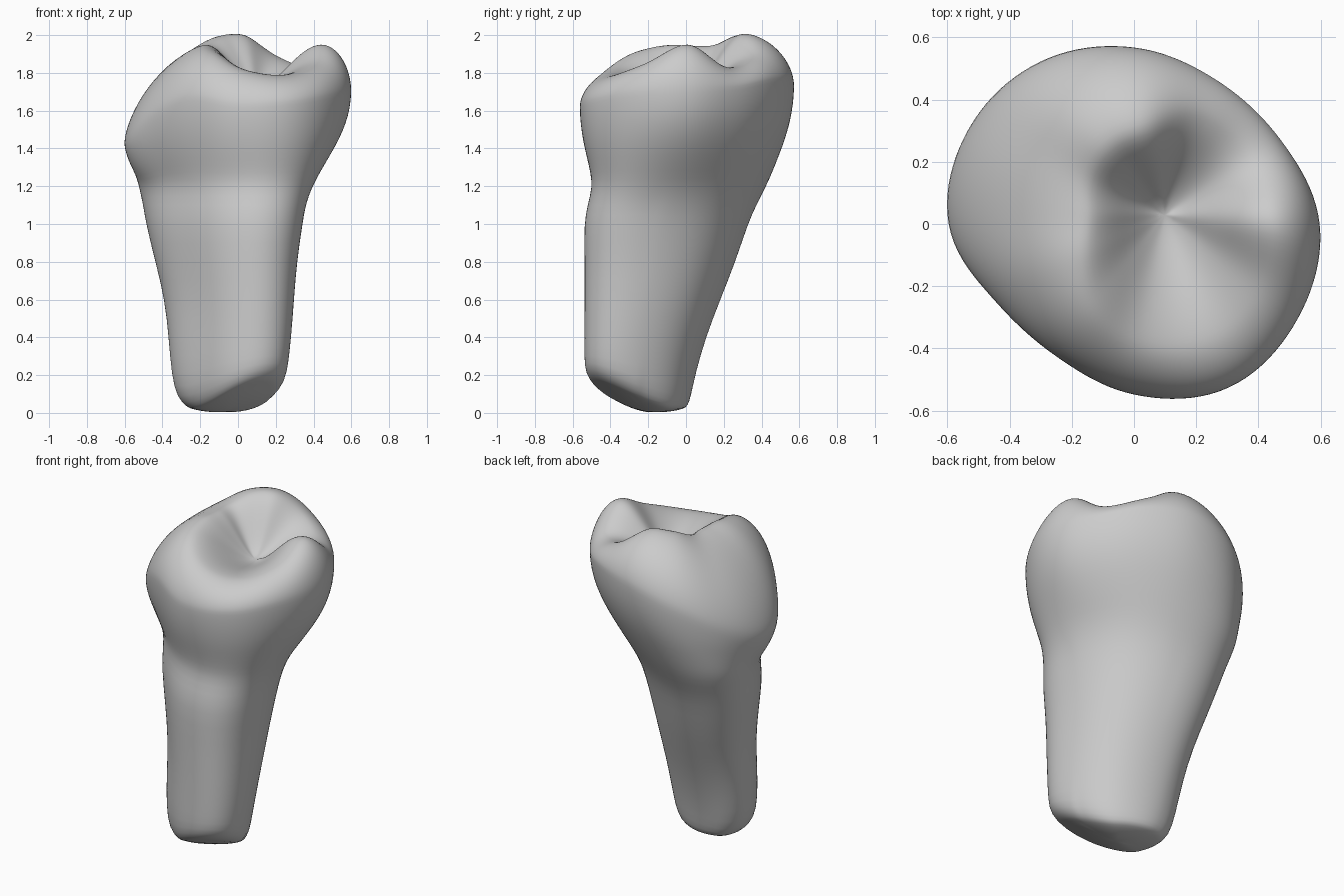
import bpy, bmesh, math
from mathutils import Vector

cube = bpy.data.objects.get("Cube")
if cube:
    bpy.data.objects.remove(cube)

SEGMENTS = 60

# Root sections: height, then x min, x max, y min, y max
ROOT = [
    (0.03, -0.27, 0.20, -0.50, 0.01),
    (0.08, -0.325, 0.25, -0.535, 0.025),
    (0.2, -0.355, 0.265, -0.54, 0.045),
    (0.4, -0.37, 0.28, -0.54, 0.1),
    (0.6, -0.39, 0.295, -0.54, 0.18),
    (0.8, -0.44, 0.31, -0.54, 0.26),
    (1.0, -0.49, 0.34, -0.545, 0.325),
    (1.1, -0.505, 0.355, -0.525, 0.37),
    (1.2, -0.53, 0.39, -0.495, 0.425),
]

# Crown values at twelve even directions, counter-clockwise from +x
OUTLINE = [.6, .545, .535, .57, .605, .615, .6, .51, .495, .55, .61, .61]
EQUATOR = [1.7, 1.72, 1.76, 1.75, 1.65, 1.5, 1.43, 1.58, 1.66, 1.62, 1.64, 1.68]
CREST = [.68, .72, .73, .55, .48, .42, .38, .5, .65, .7, .7, .7]
CREST_Z = [1.955, 1.83, 1.88, 2.0, 2.0, 1.95, 1.95, 1.95, 1.91, 1.82, 1.79, 1.85]
PIT = Vector((0.1, 0.03, 1.71))
TIP = Vector((-0.04, -0.2, 0.0))


def around(values, angle):
    """Smooth periodic interpolation of values set at even directions."""
    n = len(values)
    k = angle / math.tau * n
    i, t = int(k), k - int(k)
    a, b, c, d = (values[(i + j) % n] for j in (-1, 0, 1, 2))
    return b + t * (c - a + t * (2*a - 5*b + 4*c - d + t * (3*(b - c) + d - a))) / 2


def tip_cut(x, y):
    """Height of the sloping cut across the front of the root tip."""
    return 0.66 * max(0, 0.5 * x - 0.87 * y - 0.1)**1.5


def root_point(row, angle):
    """Point on a slanted oval section, longest toward front +x."""
    z, x0, x1, y0, y1 = row
    a, b, lean = (x1 - x0) / 2, (y1 - y0) / 2, -0.41
    c, s = math.cos(angle) / a, math.sin(angle) / b
    r = math.sqrt((1 - lean**2) / (c*c - 2*lean*c*s + s*s))
    r *= 1 + 0.1 * math.cos(angle - math.pi / 4)**3
    x, y = (x0 + x1) / 2 + r * a * c, (y0 + y1) / 2 + r * b * s
    return Vector((x, y, z + tip_cut(x, y) * max(0, 1 - z / 0.4)))


def equator_point(angle):
    r = around(OUTLINE, angle)
    return Vector((r * math.cos(angle), r * math.sin(angle), around(EQUATOR, angle)))


def flare_point(angle, f):
    """From the neck out to the widest line of the crown."""
    low, high = root_point(ROOT[-1], angle), equator_point(angle)
    p = low.lerp(high, math.sin(f * math.pi / 2))
    p.z = low.z + (high.z - low.z) * f
    return p


def cusp_point(angle, f):
    """From the widest line (0) over the crest (1) into the pit (2)."""
    edge = equator_point(angle)
    crest, top = around(CREST, angle), around(CREST_Z, angle)
    if f <= 1:
        u = math.cos(f * math.pi / 2)
        bulge = 1.75 + 0.2 * math.cos(angle)
        s = crest + (1 - crest) * u
        z = edge.z + (top - edge.z) * max(0, 1 - u**bulge)**(1 / bulge)
    else:
        u = 2 - f
        s = crest * u
        z = PIT.z + (top - PIT.z) * (0.8 * u*u*(3 - 2*u) + 0.2 * math.sin(u * math.pi / 2))
    p = PIT.lerp(edge, s)
    p.z = z
    return p


def tip_point(angle, s):
    """Closing surface under the root."""
    p = TIP.lerp(root_point(ROOT[0], angle), s)
    p.z = ROOT[0][0] * s**3 + tip_cut(p.x, p.y)
    return p


# Stack all the rings from the root tip to the pit
angles = [math.tau * i / SEGMENTS for i in range(SEGMENTS)]
rings = [[tip_point(a, s) for a in angles] for s in (0.3, 0.65, 0.9)]
rings += [[root_point(row, a) for a in angles] for row in ROOT]
rings += [[flare_point(a, f / 6) for a in angles] for f in range(1, 7)]
rings += [[cusp_point(a, f / 8) for a in angles] for f in range(1, 16)]

bm = bmesh.new()
loops = [[bm.verts.new(p) for p in ring] for ring in rings]
for lower, upper in zip(loops, loops[1:]):
    for i in range(SEGMENTS):
        j = (i + 1) % SEGMENTS
        bm.faces.new((lower[i], lower[j], upper[j], upper[i]))
for loop, centre in ((loops[0], TIP), (loops[-1], PIT)):
    hub = bm.verts.new(centre)
    for i in range(SEGMENTS):
        bm.faces.new((loop[i], loop[(i + 1) % SEGMENTS], hub))

# Soften the neck line and the pit floor
soft = [v for v in bm.verts if 1.15 < v.co.z < 1.4
        or (v.co.z < 1.85 and (v.co.xy - PIT.xy).length < 0.3)]
for _ in range(2):
    bmesh.ops.smooth_vert(bm, verts=soft, factor=0.3,
                          use_axis_x=True, use_axis_y=True, use_axis_z=True)
bmesh.ops.recalc_face_normals(bm, faces=bm.faces)

mesh = bpy.data.meshes.new("tooth")
bm.to_mesh(mesh)
bm.free()
mesh.shade_smooth()
tooth = bpy.data.objects.new("tooth", mesh)
bpy.context.collection.objects.link(tooth)
tooth.modifiers.new("smooth", "SUBSURF").levels = 1

# Plain grey
grey = bpy.data.materials.new("light_grey")
grey.use_nodes = True
colour = (0.6, 0.6, 0.6, 1)
grey.diffuse_color = colour
grey.node_tree.nodes["Principled BSDF"].inputs["Base Color"].default_value = colour
mesh.materials.append(grey)
